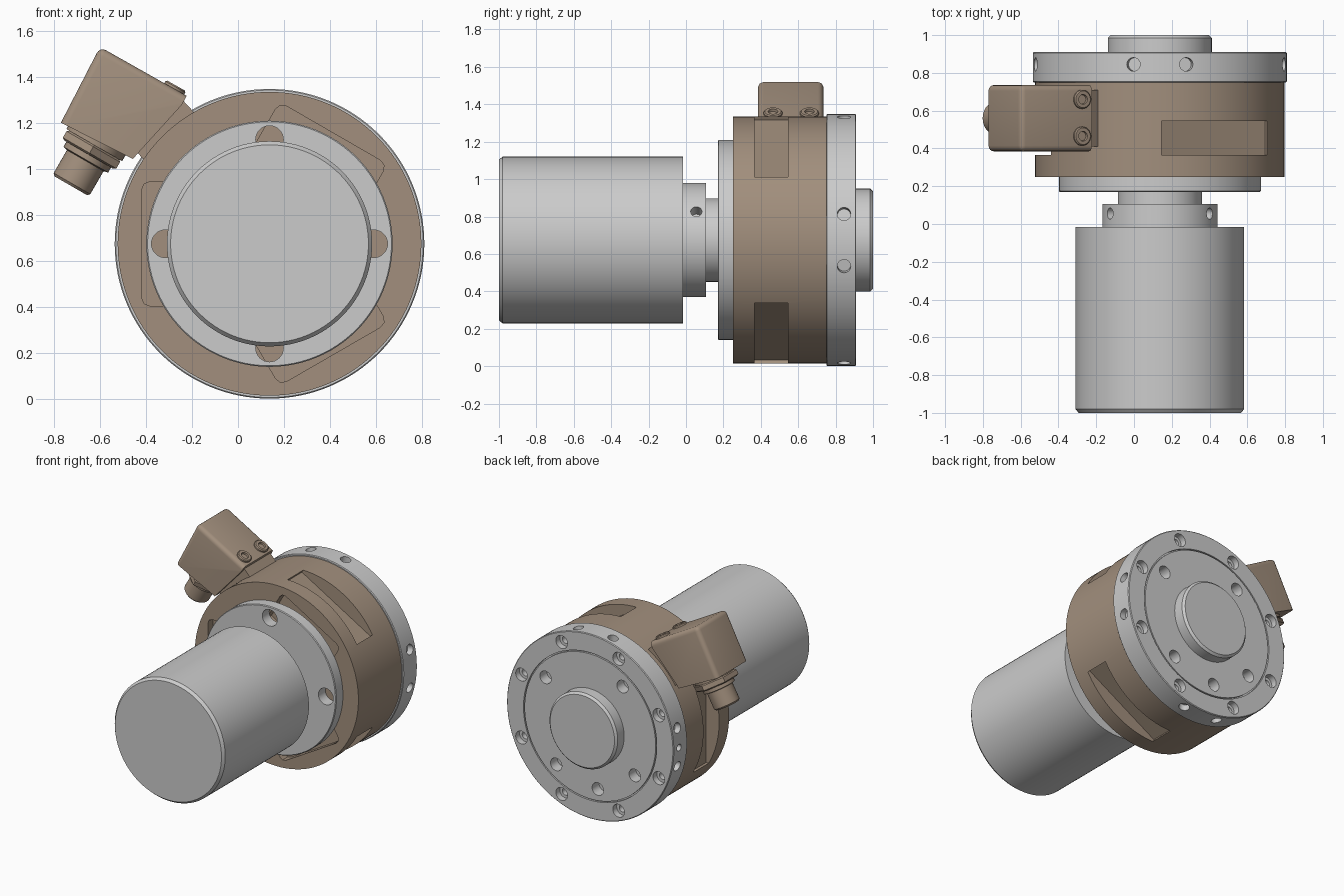
import bpy, bmesh, math
from mathutils import Matrix, Vector

if "Cube" in bpy.data.objects:
    bpy.data.objects.remove(bpy.data.objects["Cube"])

CX, CZ = 0.137, 0.674          # main axis runs along y through here
brown = bpy.data.materials.new("brown")
brown.diffuse_color = (0.36, 0.275, 0.205, 1)
brown.use_nodes = True
brown.node_tree.nodes["Principled BSDF"].inputs["Base Color"].default_value = brown.diffuse_color


def frame(loc, direction):
    return Matrix.Translation(loc) @ Vector(direction).to_track_quat('Z', 'Y').to_matrix().to_4x4()


AXIS = frame((CX, 0, CZ), (0, 1, 0))


def revolve(bm, profile, m=AXIS, seg=96):
    """Closed turned solid from (radius, height) points along local z."""
    rings = []
    for r, h in profile:
        rings.append([bm.verts.new(m @ Vector((r * math.cos(2 * math.pi * i / seg),
                                               r * math.sin(2 * math.pi * i / seg), h)))
                      for i in range(seg)])
    for a, b in zip(rings, rings[1:]):
        for i in range(seg):
            j = (i + 1) % seg
            bm.faces.new((a[i], a[j], b[j], b[i]))
    bm.faces.new(rings[0][::-1])
    bm.faces.new(rings[-1])


def prism(bm, pts, y0, y1):
    """Polygon in x, z extruded along y."""
    a = [bm.verts.new((x, y0, z)) for x, z in pts]
    b = [bm.verts.new((x, y1, z)) for x, z in pts]
    bm.faces.new(a)
    bm.faces.new(b[::-1])
    for i in range(len(pts)):
        j = (i + 1) % len(pts)
        bm.faces.new((a[i], b[i], b[j], a[j]))


def polar(n, t, deg):
    """Point at distance n along a radial direction and t across it."""
    a = math.radians(deg)
    return (CX + n * math.cos(a) - t * math.sin(a), CZ + n * math.sin(a) + t * math.cos(a))


def radial(y, r, deg):
    x, z = polar(r, 0, deg)
    return frame((x, y, z), (x - CX, 0, z - CZ))


def axial(y, r, deg):
    x, z = polar(r, 0, deg)
    return frame((x, y, z), (0, 1, 0))


def to_object(name, bm, mat=None):
    bmesh.ops.recalc_face_normals(bm, faces=bm.faces)
    me = bpy.data.meshes.new(name)
    bm.to_mesh(me)
    bm.free()
    ob = bpy.data.objects.new(name, me)
    bpy.context.collection.objects.link(ob)
    if mat:
        me.materials.append(mat)
    return ob


def finish(ob, cut=None):
    """Subtract the cutter, then smooth the curved faces."""
    bpy.ops.object.select_all(action='DESELECT')
    bpy.context.view_layer.objects.active = ob
    ob.select_set(True)
    if cut:
        cutter = to_object("cutter", cut)
        cutter.hide_render = True
        mod = ob.modifiers.new("cut", 'BOOLEAN')
        mod.object, mod.operation, mod.solver = cutter, 'DIFFERENCE', 'EXACT'
        bpy.ops.object.modifier_apply(modifier="cut")
        bpy.data.objects.remove(cutter)
    bpy.ops.object.shade_smooth_by_angle(angle=math.radians(30))


# Front tool cylinder with stepped neck and three radial holes
bm, cut = bmesh.new(), bmesh.new()
revolve(bm, [(0.43, -1), (0.446, -0.98), (0.446, -0.015), (0.305, -0.015), (0.305, 0.107),
             (0.223, 0.107), (0.223, 0.18)])
for d in (30, 150, 270):
    revolve(cut, [(0.03, -0.08), (0.03, 0.05)], radial(0.055, 0.305, d), 24)
finish(to_object("tool_cylinder", bm), cut)

# Front flange with four through holes
bm, cut = bmesh.new(), bmesh.new()
revolve(bm, [(0.53, 0.17), (0.535, 0.175), (0.535, 0.25)])
for d in (0, 90, 180, 270):
    revolve(cut, [(0.06, 0.1), (0.06, 0.3)], axial(0, 0.453, d), 32)
finish(to_object("front_flange", bm), cut)

# Brown body with three flat windows and three front pockets
bm, cut = bmesh.new(), bmesh.new()
revolve(bm, [(0.66, 0.25), (0.66, 0.75)], seg=128)
for d in (60, 180, 300):
    prism(cut, [polar(n, t, d) for n, t in
                ((0.555, -0.323), (0.8, -0.323), (0.8, 0.323), (0.555, 0.323))], 0.365, 0.545)
    prism(cut, [polar(n, t, d) for n, t in
                ((0.3, -0.27), (0.52, -0.27), (0.545, -0.26), (0.555, -0.235),
                 (0.555, 0.235), (0.545, 0.26), (0.52, 0.27), (0.3, 0.27))], 0.2, 0.31)
finish(to_object("sensor_body", bm, brown), cut)

# Rear flange: ring groove, counterbored, threaded and radial holes
bm, cut = bmesh.new(), bmesh.new()
revolve(bm, [(0.668, 0.75), (0.673, 0.755), (0.673, 0.905), (0.668, 0.91), (0.538, 0.91),
             (0.538, 0.895), (0.529, 0.895), (0.529, 0.91), (0.2, 0.91)], seg=128)
for k in range(8):
    revolve(cut, [(0.026, -0.11), (0.026, -0.045), (0.047, -0.045), (0.047, 0.05)],
            axial(0.91, 0.6, 22.5 + 45 * k), 24)
for d in (36, 126, 216, 262, 308):
    revolve(cut, [(0.046, -0.08), (0.046, 0.05)], axial(0.91, 0.445, d), 24)
for d in (0, 90, 180, 270):
    for off in (-12, 12):
        revolve(cut, [(0.036, -0.045), (0.036, 0.05)], radial(0.845, 0.673, d + off), 24)
revolve(cut, [(0.024, -0.03), (0.024, 0.05)], radial(0.845, 0.673, 180), 20)
finish(to_object("rear_flange", bm), cut)

# Rear centring boss
bm = bmesh.new()
revolve(bm, [(0.275, 0.9), (0.275, 0.985), (0.26, 1.0)])
finish(to_object("rear_boss", bm))

# Connector housing, rounded around its outer corner
bm = bmesh.new()
A = (-0.6, 1.53)
prism(bm, [A, (-0.223, 1.317), (-0.245, 1.277), (-0.457, 1.043), (-0.77, 1.2)], 0.385, 0.735)
bm.verts.ensure_lookup_table()
edges = {e for v in bm.verts if abs(v.co.x - A[0]) < 1e-4 for e in v.link_edges}
bmesh.ops.bevel(bm, geom=list(edges), offset=0.03, segments=4, profile=0.5, affect='EDGES')
finish(to_object("connector_housing", bm, brown))

# Pad joining the housing to the body
bm = bmesh.new()
prism(bm, [polar(n, t, 133) for n, t in
           ((0.6, -0.15), (0.72, -0.15), (0.72, 0.15), (0.6, 0.15))], 0.41, 0.71)
finish(to_object("housing_pad", bm, brown))

# Connector plug: hex nut, collar and barrel
down = Vector((-0.5, 0, -0.866))
base = Vector((-0.614, 0.56, 1.122))
bm = bmesh.new()
m = frame(base, down)
revolve(bm, [(0.14, -0.02), (0.14, 0.022)], m, 40)
revolve(bm, [(0.145, 0.022), (0.155, 0.03), (0.155, 0.062), (0.14, 0.07)], m, 6)
revolve(bm, [(0.112, 0.06), (0.112, 0.095), (0.092, 0.1), (0.092, 0.215), (0.082, 0.226)], m, 40)
finish(to_object("connector_plug", bm, brown))

# Two socket screws on the housing
for i, y in enumerate((0.465, 0.66)):
    bm = bmesh.new()
    m = frame((-0.278, y, 1.346), (0.49, 0, 0.872))
    revolve(bm, [(0.05, -0.01), (0.05, 0.012), (0.044, 0.018), (0.026, 0.018), (0.024, 0.004)], m, 30)
    finish(to_object(f"housing_screw_{i + 1}", bm, brown))
